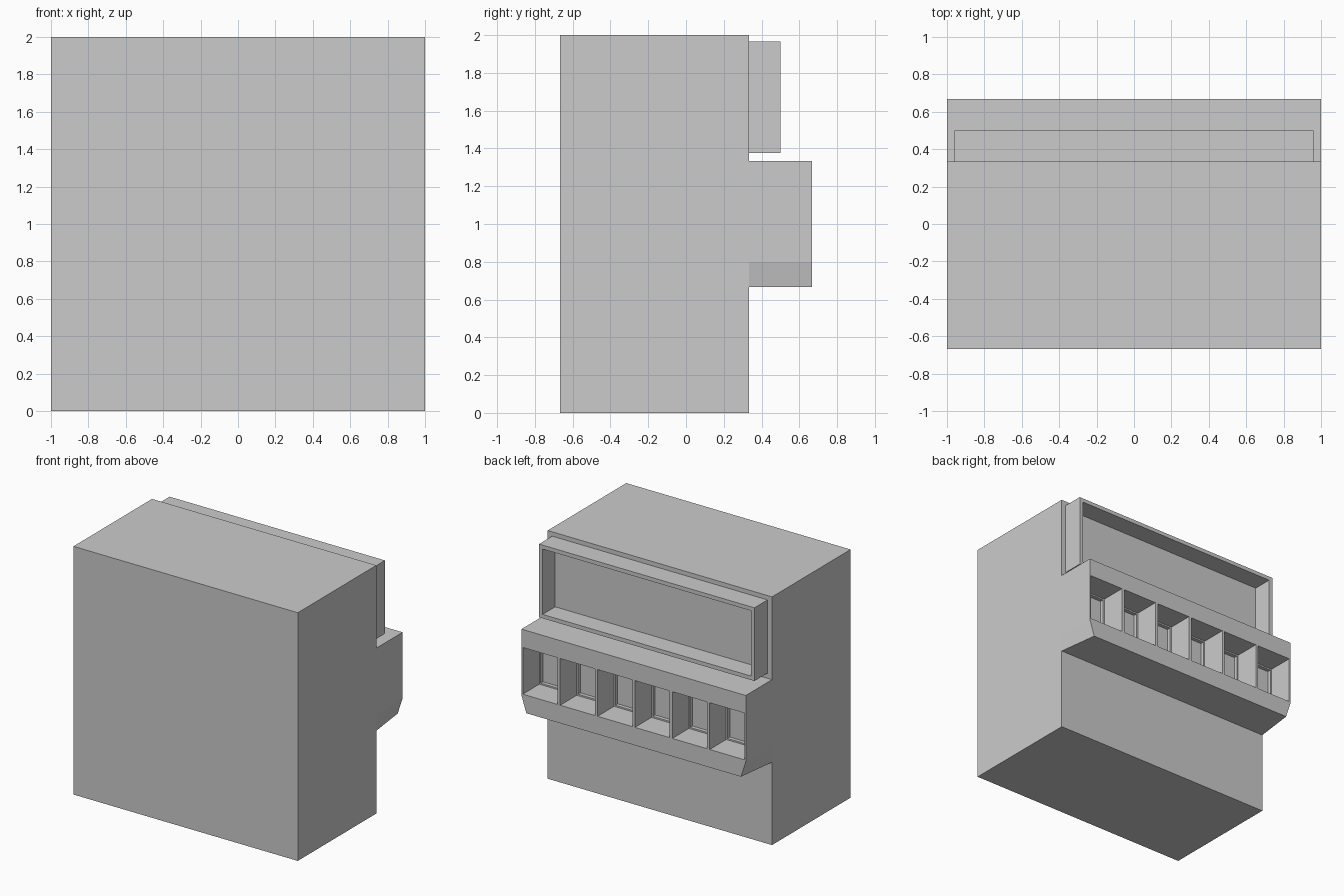
import bpy, bmesh
from mathutils import Vector

if "Cube" in bpy.data.objects:
    bpy.data.objects.remove(bpy.data.objects["Cube"])


def make_object(name, bm):
    bmesh.ops.recalc_face_normals(bm, faces=bm.faces)
    mesh = bpy.data.meshes.new(name)
    bm.to_mesh(mesh)
    bm.free()
    obj = bpy.data.objects.new(name, mesh)
    bpy.context.collection.objects.link(obj)
    return obj


def push_in(bm, faces, depth):
    # Extrude each face inward (towards -y) and return the moved faces
    out = bmesh.ops.extrude_discrete_faces(bm, faces=faces)["faces"]
    verts = list({v for f in out for v in f.verts})
    bmesh.ops.translate(bm, verts=verts, vec=(0, -depth, 0))
    return out


def box(bm, lo, hi):
    lo, hi = Vector(lo), Vector(hi)
    verts = bmesh.ops.create_cube(bm, size=1)["verts"]
    bmesh.ops.scale(bm, verts=verts, vec=hi - lo)
    bmesh.ops.translate(bm, verts=verts, vec=(lo + hi) / 2)


WALL = 0.333   # back plane of the main block
BAY = 0.667    # outer plane of the window bay
COUNT = 6

# Main block
bm = bmesh.new()
box(bm, (-1, -0.667, 0), (1, WALL, 2))
make_object("main_block", bm)

# Sign panel: shallow tray open towards the back
bm = bmesh.new()
box(bm, (-0.96, WALL, 1.375), (0.96, 0.5, 1.965))
bm.normal_update()
face = [f for f in bm.faces if f.normal.y > 0.9]
bmesh.ops.inset_individual(bm, faces=face, thickness=0.045)
push_in(bm, face, 0.16)
make_object("sign_frame", bm)

# Window bay: grid of columns and rows on the outer face
bm = bmesh.new()
xs = [-1 + 2 * i / COUNT for i in range(COUNT + 1)]
zs = [0.667, 0.8, 1.2, 1.333]
grid = [[[bm.verts.new((x * (0.957 if z == zs[0] and y == BAY else 1), y, z))
          for x in xs] for z in zs] for y in (WALL, BAY)]
back, outer = grid
windows = []
for j in range(len(zs) - 1):
    for i in range(COUNT):
        for g in grid:
            f = bm.faces.new((g[j][i + 1], g[j][i], g[j + 1][i], g[j + 1][i + 1]))
            if g is outer and j == 1:
                windows.append(f)
    for i in (0, COUNT):   # end walls
        bm.faces.new((back[j][i], outer[j][i], outer[j + 1][i], back[j + 1][i]))
for i in range(COUNT):     # top and underside
    for j in (0, len(zs) - 1):
        bm.faces.new((back[j][i], back[j][i + 1], outer[j][i + 1], outer[j][i]))
bmesh.ops.recalc_face_normals(bm, faces=bm.faces)

# Deep window openings, each with a recessed pane
for depth in (0.21, 0.03):
    bmesh.ops.inset_individual(bm, faces=windows, thickness=0.0167)
    windows = push_in(bm, windows, depth)
make_object("window_bay", bm)
